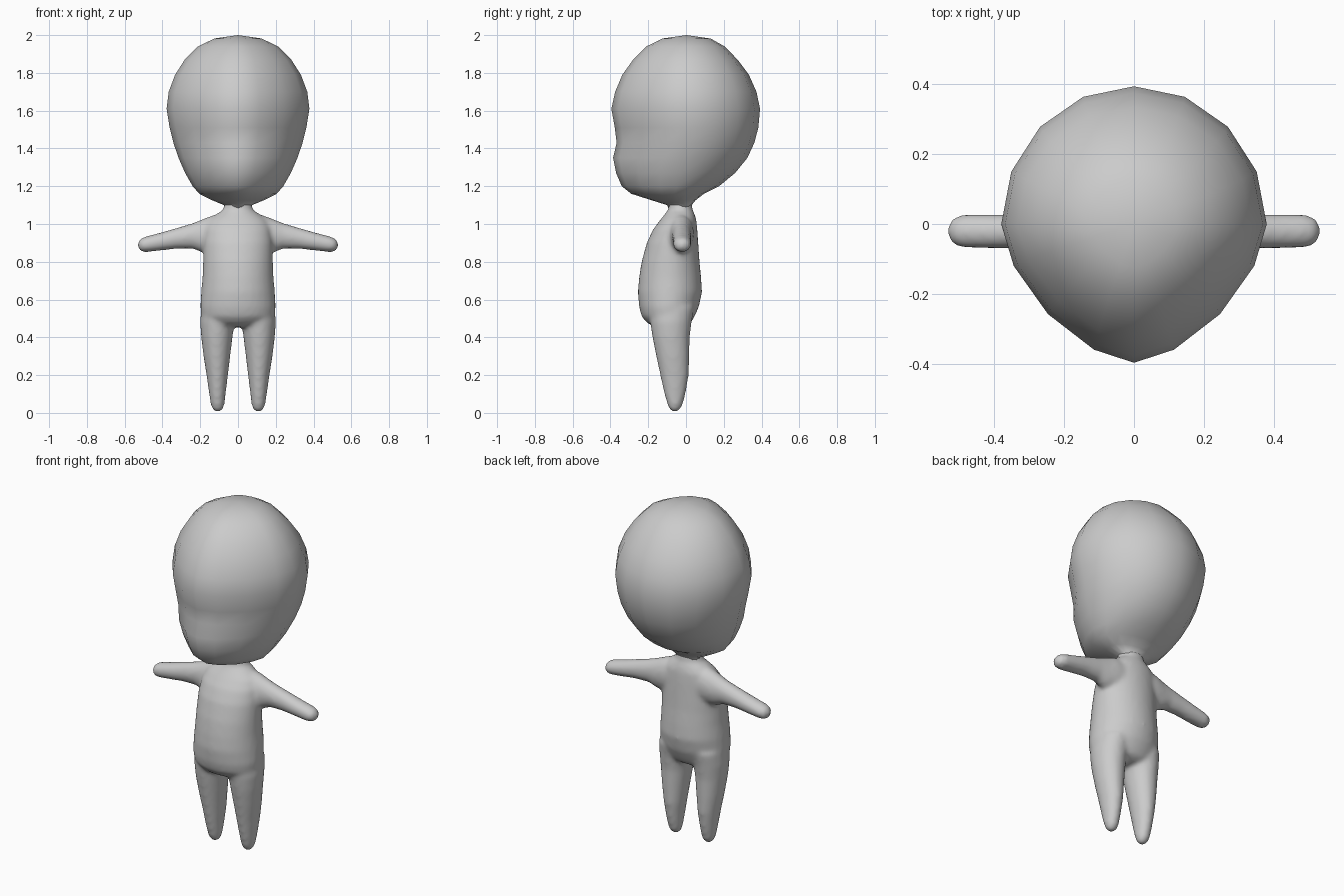
import bpy
import bmesh
import math
from mathutils import Matrix, Vector

grey = bpy.data.materials.new("plain grey")
grey.diffuse_color = (0.6, 0.6, 0.6, 1)


def power(v, p):
    return math.copysign(abs(v) ** (2 / p), v)


def loft(bm, rings, sides=16, front_power=2.0, mid=1.0, tip=0.0, matrix=Matrix()):
    """Rings of (height, centre x, half width, front y, back y), closed by end points."""
    loops = []
    for z, cx, w, yf, yb in rings:
        yc = (yf + yb) / 2 * mid
        loop = []
        for i in range(sides):
            a = 2 * math.pi * i / sides
            c, s = math.cos(a), math.sin(a)
            p = front_power if s < 0 else 2.0
            y = yc + power(s, p) * ((yb - yc) if s > 0 else (yc - yf))
            loop.append(bm.verts.new(matrix @ Vector((cx + w * power(c, p), y, z))))
        loops.append(loop)
    for a, b in zip(loops, loops[1:]):
        for i in range(sides):
            j = (i + 1) % sides
            bm.faces.new((a[i], a[j], b[j], b[i]))
    for ring, loop, dz in ((rings[0], loops[0], -tip), (rings[-1], loops[-1], tip)):
        z, cx, w, yf, yb = ring
        end = bm.verts.new(matrix @ Vector((cx, (yf + yb) / 2, z + dz)))
        for i in range(sides):
            bm.faces.new((loop[i], loop[(i + 1) % sides], end))


def finish(bm, name):
    bmesh.ops.recalc_face_normals(bm, faces=bm.faces[:])
    mesh = bpy.data.meshes.new(name)
    bm.to_mesh(mesh)
    bm.free()
    mesh.materials.append(grey)
    mesh.shade_smooth()
    obj = bpy.data.objects.new(name, mesh)
    bpy.context.collection.objects.link(obj)
    return obj


# Head: wedge-shaped face with a soft muzzle, round at the back
bm = bmesh.new()
loft(bm, [
    (1.075, 0, 0.068, -0.09, 0.03),
    (1.10, 0, 0.075, -0.10, 0.03),
    (1.125, 0, 0.135, -0.18, 0.05),
    (1.16, 0, 0.205, -0.29, 0.095),
    (1.20, 0, 0.24, -0.34, 0.175),
    (1.27, 0, 0.28, -0.37, 0.26),
    (1.35, 0, 0.315, -0.386, 0.325),
    (1.43, 0, 0.342, -0.367, 0.362),
    (1.51, 0, 0.362, -0.377, 0.383),
    (1.61, 0, 0.378, -0.395, 0.392),
    (1.70, 0, 0.367, -0.375, 0.373),
    (1.79, 0, 0.333, -0.337, 0.333),
    (1.87, 0, 0.282, -0.28, 0.273),
    (1.94, 0, 0.212, -0.21, 0.205),
    (1.982, 0, 0.125, -0.125, 0.13),
], front_power=1.6, mid=0.6, tip=0.018)
finish(bm, "head")

# Torso with the neck stub and rounded belly
bm = bmesh.new()
loft(bm, [
    (0.455, 0, 0.10, -0.16, -0.01),
    (0.475, 0, 0.165, -0.205, 0.025),
    (0.51, 0, 0.193, -0.235, 0.045),
    (0.56, 0, 0.200, -0.248, 0.068),
    (0.64, 0, 0.195, -0.255, 0.085),
    (0.72, 0, 0.188, -0.248, 0.08),
    (0.80, 0, 0.185, -0.235, 0.072),
    (0.90, 0, 0.183, -0.208, 0.065),
    (0.97, 0, 0.175, -0.175, 0.06),
    (1.02, 0, 0.155, -0.138, 0.055),
    (1.055, 0, 0.11, -0.11, 0.045),
    (1.075, 0, 0.08, -0.095, 0.035),
    (1.12, 0, 0.068, -0.09, 0.03),
], sides=32)

# Tapered legs and outstretched arms, one per side
arm_rings = [  # distance out, centre height, half height, front, back
    (0.05, 0.95, 0.105, -0.10, 0.045),
    (0.14, 0.945, 0.100, -0.095, 0.042),
    (0.19, 0.937, 0.088, -0.085, 0.035),
    (0.24, 0.937, 0.068, -0.075, 0.03),
    (0.32, 0.925, 0.056, -0.071, 0.028),
    (0.42, 0.905, 0.047, -0.07, 0.028),
    (0.49, 0.892, 0.042, -0.068, 0.027),
    (0.52, 0.889, 0.032, -0.056, 0.015),
]
for side in (-1, 1):
    loft(bm, [
        (0.015, side * 0.107, 0.026, -0.085, -0.033),
        (0.04, side * 0.108, 0.036, -0.098, -0.018),
        (0.10, side * 0.109, 0.044, -0.115, -0.002),
        (0.20, side * 0.110, 0.057, -0.137, 0.015),
        (0.30, side * 0.112, 0.071, -0.158, 0.018),
        (0.40, side * 0.112, 0.083, -0.178, 0.02),
        (0.48, side * 0.109, 0.092, -0.19, 0.03),
        (0.56, side * 0.103, 0.092, -0.19, 0.045),
    ], sides=24, tip=0.014)
    # Turn the loft axis sideways: local z -> x, local x -> z
    turn = Matrix(((0, 0, side, 0), (0, 1, 0, 0), (1, 0, 0, 0), (0, 0, 0, 1)))
    loft(bm, arm_rings, sides=24, tip=0.014, matrix=turn)

body = finish(bm, "body")

# Melt the body parts into one soft skin
remesh = body.modifiers.new("merge", 'REMESH')
remesh.mode = 'VOXEL'
remesh.voxel_size = 0.012
remesh.use_smooth_shade = True
smooth = body.modifiers.new("soften", 'SMOOTH')
smooth.factor = 0.5
smooth.iterations = 8
